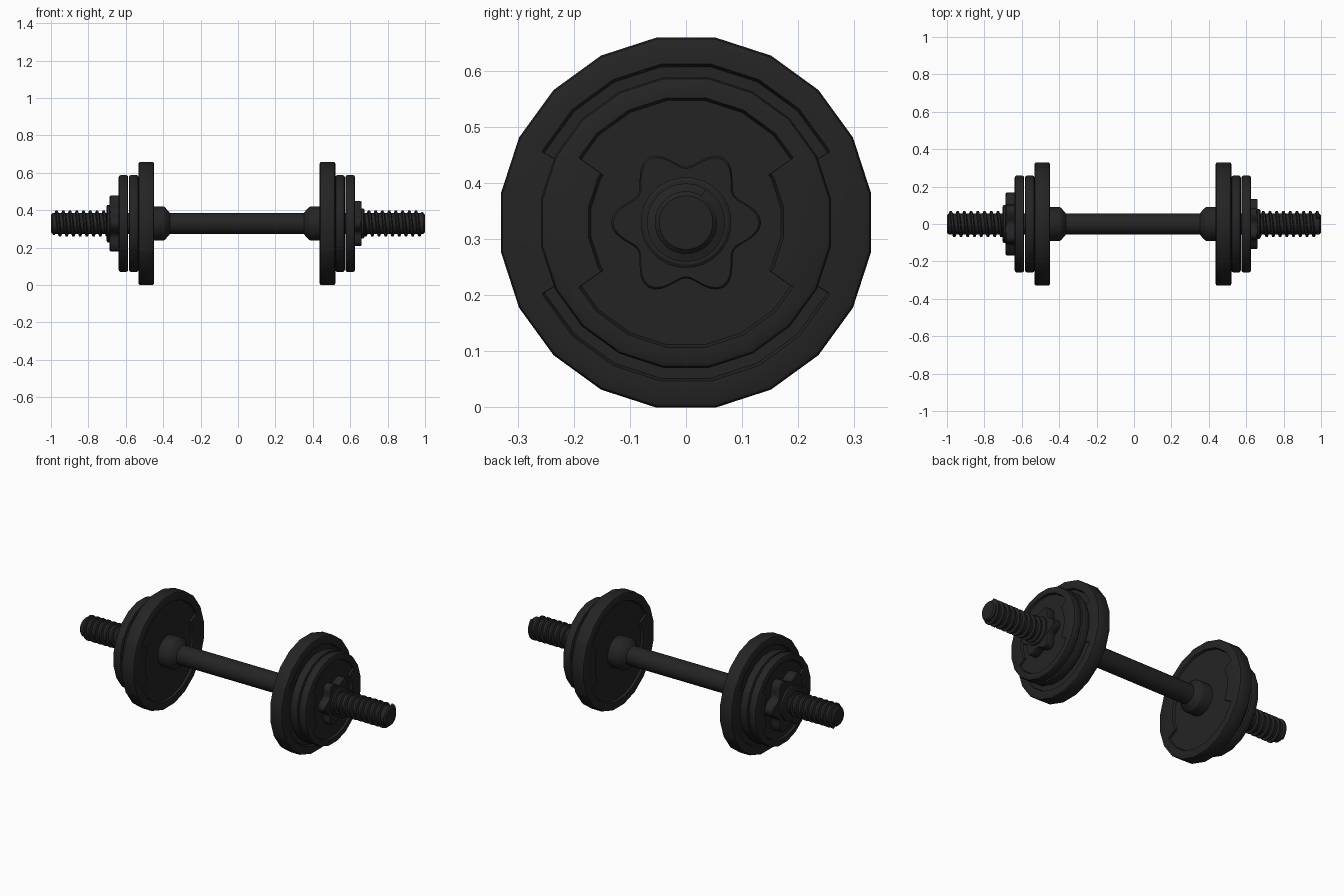
import bpy, bmesh, math
from math import sin, cos, pi, radians, degrees

if "Cube" in bpy.data.objects:
    bpy.data.objects.remove(bpy.data.objects["Cube"])

CZ = 0.329      # axle height
CX = -0.006     # plates and grip are centred slightly left

black = bpy.data.materials.new("matte black")
black.diffuse_color = (0.0175, 0.0175, 0.0175, 1)
black.use_nodes = True
black.node_tree.nodes["Principled BSDF"].inputs["Base Color"].default_value = black.diffuse_color


def finish(name, bm, angle=30):
    bmesh.ops.recalc_face_normals(bm, faces=bm.faces)
    me = bpy.data.meshes.new(name)
    bm.to_mesh(me)
    bm.free()
    me.materials.append(black)
    me.shade_smooth()
    me.set_sharp_from_angle(angle=radians(angle))
    ob = bpy.data.objects.new(name, me)
    bpy.context.collection.objects.link(ob)
    return ob


def loft(name, sections, angles, angle=30):
    """Skin rings along x; each section is (x, radius function of angle)."""
    bm = bmesh.new()
    rings = [[bm.verts.new((x, f(a) * cos(a), CZ + f(a) * sin(a))) for a in angles]
             for x, f in sections]
    n = len(angles)
    for r0, r1 in zip(rings, rings[1:]):
        for i in range(n):
            j = (i + 1) % n
            bm.faces.new((r0[i], r0[j], r1[j], r1[i]))
    for ring, x in ((rings[0], sections[0][0]), (rings[-1], sections[-1][0])):
        c = bm.verts.new((x, 0, CZ))
        for i in range(n):
            bm.faces.new((ring[i], ring[(i + 1) % n], c))
    return finish(name, bm, angle)


def lathe(name, profile, n=24):
    ang = [2 * pi * (i + 0.5) / n for i in range(n)]
    return loft(name, [(x, lambda a, r=r: r) for x, r in profile], ang)


def poly(R, n=20):
    """Radius function of a regular n-gon with flat top and sides."""
    step = 2 * pi / n
    return lambda a: R * cos(step / 2) / cos((a + step / 2) % step - step / 2)


def plate(name, x0, x1, R, r_out, r_in, notch, depth=0.012, bev=0.01):
    """Weight plate with a recess on both faces that narrows at the sides."""
    ang = [9 + 18 * k for k in range(20)]
    for s in (notch, 180 - notch, 180 + notch, 360 - notch):
        ang += [s - 0.6, s + 0.6]
    ang = [radians(a) for a in sorted(ang)]

    def recess(shrink):
        def f(a):
            d = degrees(math.asin(min(1, abs(sin(a)))))
            return poly((r_out if d > notch else r_in) - shrink)(a)
        return f
    half = [(x0 + depth, recess(0.005)), (x0, recess(0)),
            (x0, poly(R - bev)), (x0 + bev * 0.35, poly(R - bev * 0.3)), (x0 + bev, poly(R))]
    other = [(x0 + x1 - x, f) for x, f in reversed(half)]
    return loft(name, half + other, ang, 35)


def star_nut(name, x0, x1, x2, k, side):
    """Six-lobed spin-lock nut with a short round collar."""
    def star(s):
        return lambda a: s * k * (0.1165 + 0.0175 * cos(6 * a))
    ang = [2 * pi * i / 72 for i in range(72)]
    b = 0.005
    loft(name, [(side * x, star(s)) for x, s in
                ((x0, 0.97), (x0 + b, 1), (x1 - b, 1), (x1, 0.97))], ang)
    lathe(name + "_collar", [(side * x, r * k) for x, r in
                             ((x1 - 0.01, 0.081), (x2 - 0.004, 0.081), (x2, 0.075))])


def thread(name, x0, x1, side, pitch=0.036, n=24):
    """Helical ridge wound around the bar end."""
    bm = bmesh.new()
    steps = int((x1 - x0) / pitch * n)
    rings = []
    for i in range(steps + 1):
        a, x = 2 * pi * i / n, x0 + pitch * i / n
        rings.append([bm.verts.new((side * (x + dx), r * cos(a), CZ + side * r * sin(a)))
                      for dx, r in ((-0.011, 0.052), (-0.005, 0.070),
                                    (0.005, 0.070), (0.011, 0.052))])
    for p, q in zip(rings, rings[1:]):
        for i in range(4):
            j = (i + 1) % 4
            bm.faces.new((p[i], p[j], q[j], q[i]))
    bm.faces.new(rings[0])
    bm.faces.new(rings[-1])
    return finish(name, bm)


# Bar running the full length
lathe("bar", [(-1, 0.048), (-0.992, 0.056), (0.992, 0.056), (1, 0.048)])

for side, label in ((-1, "left"), (1, "right")):
    def X(x):
        return CX + side * x
    # Flared stop at the end of the grip
    lathe(label + "_grip_stop", [(X(0.357), 0.055), (X(0.362), 0.062), (X(0.385), 0.088),
                                 (X(0.392), 0.091), (X(0.46), 0.091)])
    # One large and two small plates
    for nm, a, b, R, ro, ri, notch in (
            ("large_plate", 0.443, 0.526, 0.334, 0.286, 0.225, 25.6),
            ("inner_small_plate", 0.526, 0.577, 0.262, 0.225, 0.176, 30.5),
            ("outer_small_plate", 0.581, 0.632, 0.262, 0.225, 0.176, 30.5)):
        lo, hi = sorted((X(a), X(b)))
        plate(f"{label}_{nm}", lo, hi, R, ro, ri, notch)
    thread(label + "_thread", 0.655, 0.985, side)

# The left nut is larger than the right one
star_nut("left_nut", 0.625, 0.686, 0.702, 1.25, -1)
star_nut("right_nut", 0.612, 0.661, 0.675, 1.0, 1)
